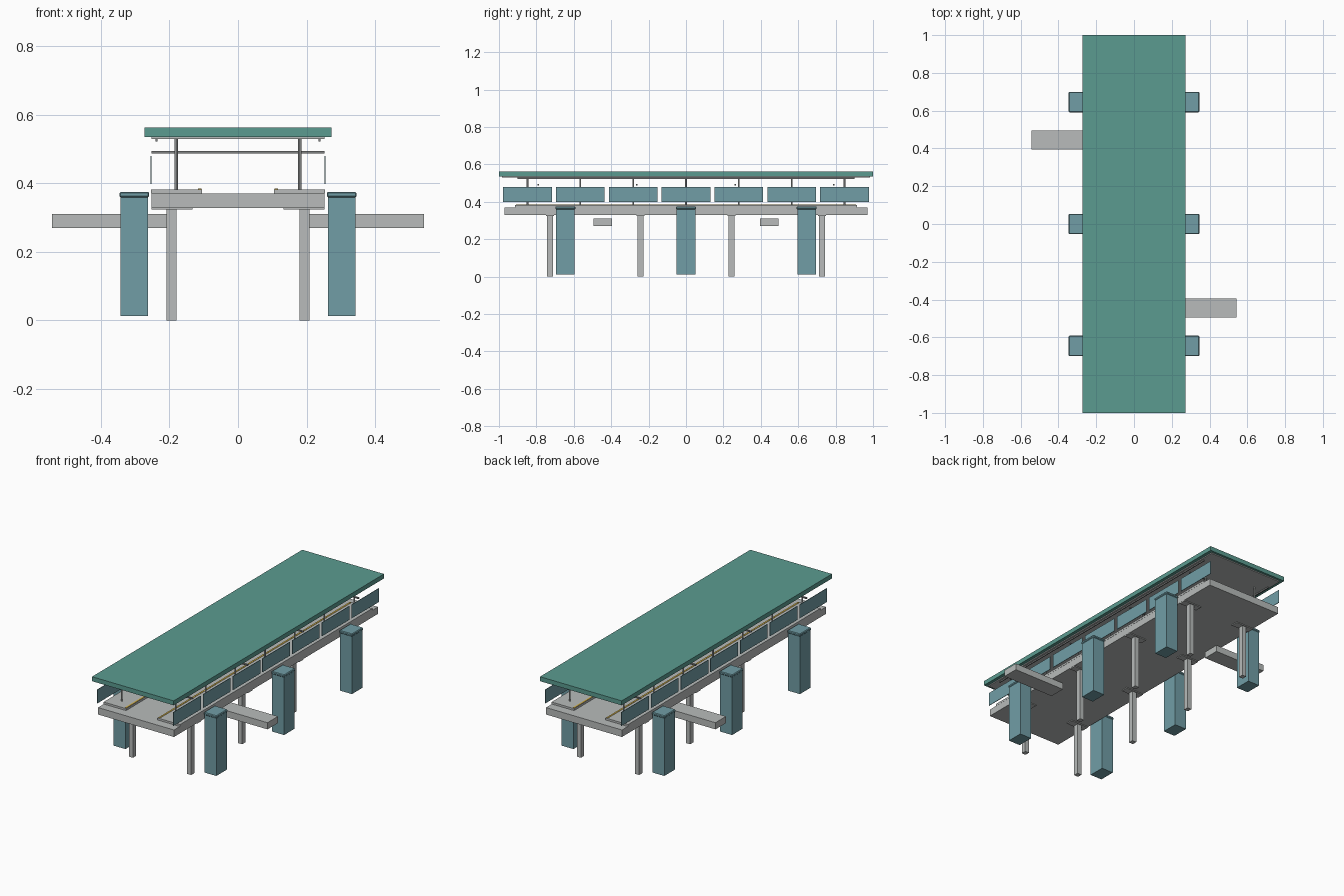
import bpy

if "Cube" in bpy.data.objects:
    bpy.data.objects.remove(bpy.data.objects["Cube"])


def material(name, rgb):
    m = bpy.data.materials.new(name)
    m.diffuse_color = (*rgb, 1)
    m.use_nodes = True
    m.node_tree.nodes["Principled BSDF"].inputs["Base Color"].default_value = m.diffuse_color
    return m


GREEN = material("roof green", (0.105, 0.33, 0.28))
BLUE = material("blue grey", (0.165, 0.34, 0.38))
CONCRETE = material("concrete", (0.48, 0.50, 0.495))
STEEL = material("steel", (0.22, 0.23, 0.23))
YELLOW = material("safety yellow", (0.70, 0.48, 0.08))


def box(name, x, y, z, mat):
    """Box from (min, max) ranges on each axis."""
    lo, hi = zip(x, y, z)
    bpy.ops.mesh.primitive_cube_add(size=1, location=[(a + b) / 2 for a, b in zip(lo, hi)])
    o = bpy.context.object
    o.name = name
    o.scale = [b - a for a, b in zip(lo, hi)]
    bpy.ops.object.transform_apply(location=False, rotation=False, scale=True)
    o.data.materials.append(mat)
    return o


def side_box(name, s, x, y, z, mat):
    """Box placed on the right (s=1) or mirrored to the left (s=-1)."""
    return box(name, sorted((s * x[0], s * x[1])), y, z, mat)


def around(c, half):
    return (c - half, c + half)


# Roof and ceiling
box("roof", (-0.272, 0.272), (-1, 1), (0.535, 0.562), GREEN)
box("ceiling", (-0.252, 0.252), (-0.985, 0.985), (0.529, 0.535), CONCRETE)

# Track deck
box("deck", (-0.253, 0.253), (-0.97, 0.97), (0.328, 0.37), CONCRETE)

for s in (-1, 1):
    # Platforms with warning strip, and ceiling light rails
    side_box("platform", s, (0.105, 0.254), (-0.915, 0.915), (0.37, 0.382), CONCRETE)
    side_box("warning_strip", s, (0.107, 0.117), (-0.91, 0.91), (0.382, 0.384), YELLOW)
    side_box("light_rail", s, (0.235, 0.241), (-0.9, 0.9), (0.521, 0.529), STEEL)

    # Wall panels and roof poles share one spacing
    for i in range(-3, 4):
        y = i * 0.2825
        side_box("wall_panel", s, (0.252, 0.255), around(y, 0.13), (0.398, 0.48), BLUE)
        bpy.ops.mesh.primitive_cylinder_add(vertices=8, radius=0.0045, depth=0.147,
                                            location=(s * 0.18, y, 0.4555))
        pole = bpy.context.object
        pole.name = "roof_pole"
        pole.data.materials.append(CONCRETE)
        bpy.ops.object.shade_smooth_by_angle()

    # Support legs with bearing plates
    for y in (-0.727, -0.243, 0.243, 0.727):
        side_box("support_leg", s, (0.18, 0.208), around(y, 0.015), (0, 0.328), CONCRETE)
        side_box("bearing_plate", s, (0.132, 0.252), around(y, 0.022), (0.323, 0.328), CONCRETE)

    # Side towers with caps
    for y in (-0.645, 0, 0.645):
        side_box("tower", s, (0.263, 0.342), around(y, 0.05), (0.012, 0.36), BLUE)
        cap = side_box("tower_cap", s, (0.259, 0.346), around(y, 0.054), (0.359, 0.375), BLUE)
        bevel = cap.modifiers.new("bevel", "BEVEL")
        bevel.width = 0.004
        bevel.segments = 1

    # Access walkway, one on each side at opposite ends
    side_box("walkway", s, (0.195, 0.543), around(-s * 0.445, 0.05), (0.27, 0.31), CONCRETE)

# Cross rods under the roof
for y in (-0.79, -0.263, 0.263, 0.79):
    box("cross_rod", (-0.252, 0.252), around(y, 0.005), (0.487, 0.494), STEEL)
